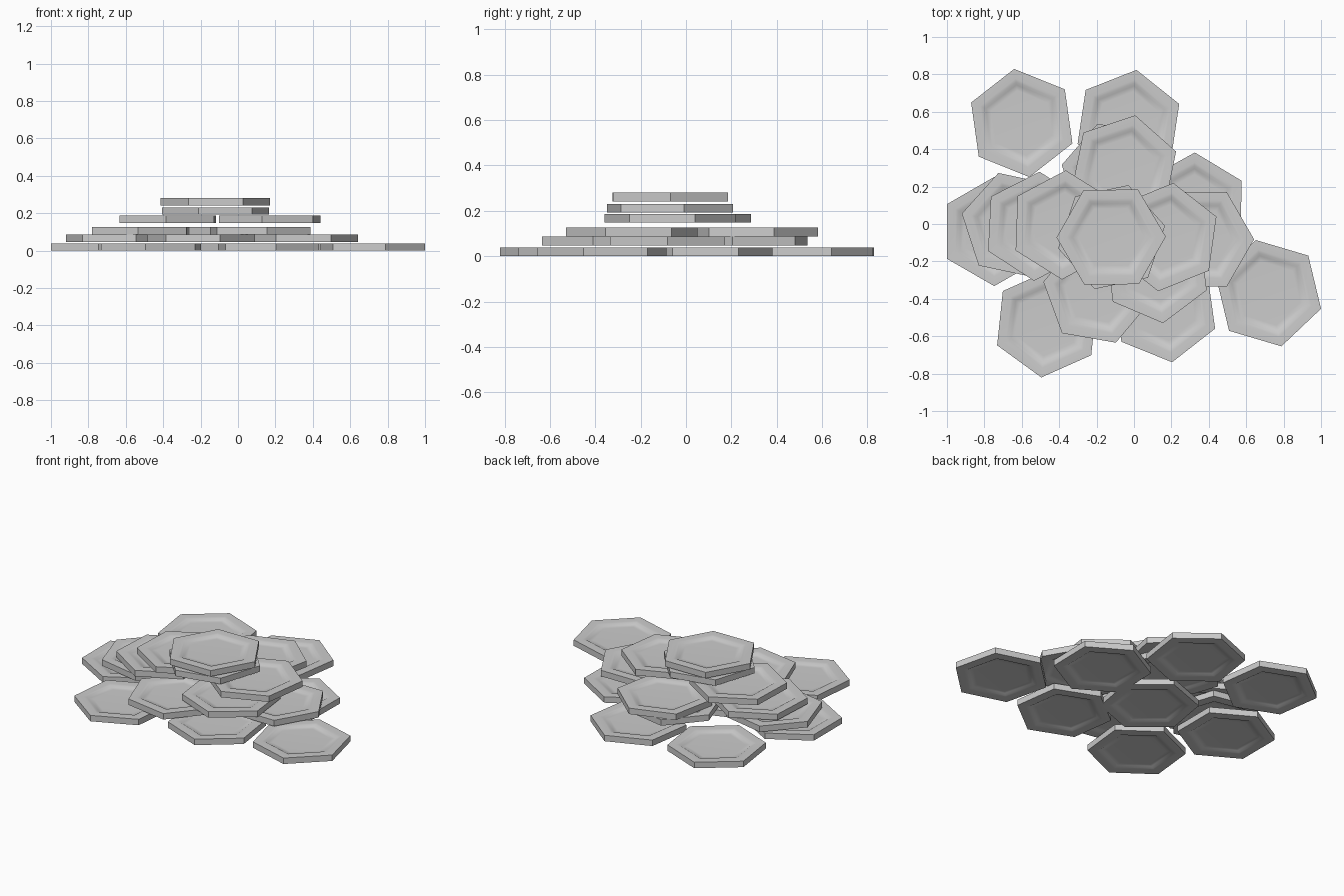
import bpy, bmesh
from math import cos, sin, radians

if "Cube" in bpy.data.objects:
    bpy.data.objects.remove(bpy.data.objects["Cube"])

R, T = 0.292, 0.039

# half profile of a coin: (radius factor, height above mid-plane)
HALF = [(0.60, 0.0075), (0.705, 0.0085), (0.755, 0.0165), (0.82, T / 2), (1.0, T / 2)]

# one shared hexagonal coin mesh, raised rim and dished face on both sides
def coin_mesh():
    bm = bmesh.new()
    profile = HALF + [(r, -z) for r, z in reversed(HALF)]
    rings = [[bm.verts.new((R * r * cos(radians(60 * i)), R * r * sin(radians(60 * i)), z))
              for i in range(6)] for r, z in profile]
    for a, b in zip(rings, rings[1:]):
        for i in range(6):
            j = (i + 1) % 6
            bm.faces.new((a[i], b[i], b[j], a[j]))
    bm.faces.new(rings[0])
    bm.faces.new(rings[-1][::-1])
    bmesh.ops.recalc_face_normals(bm, faces=bm.faces)
    me = bpy.data.meshes.new("hex_coin")
    bm.to_mesh(me)
    bm.free()
    return me

# layers of the pile: base height, then coins as (x, y, rotation in degrees)
LAYERS = [
    (0.0, [(-0.60, 0.54, 38), (-0.03, 0.535, 21.5), (0.32, 0.09, 29), (0.72, -0.37, 43.5),
           (0.163, -0.45, 38), (-0.465, -0.53, 24), (-0.747, -0.04, 30), (-0.17, -0.06, 20)]),
    (0.047, [(-0.635, -0.005, 48), (-0.197, -0.36, 50), (0.35, -0.082, 0), (-0.10, 0.26, 49)]),
    (0.087, [(-0.52, -0.012, 27), (-0.052, 0.295, 18.5), (0.12, -0.24, 37)]),
    (0.148, [(-0.375, -0.005, 28), (0.17, -0.07, 22)]),
    (0.192, [(-0.12, -0.07, 12)]),
    (0.242, [(-0.122, -0.07, 0.5)]),
]

mesh = coin_mesh()
first = None
for n, (z, coins) in enumerate(LAYERS):
    for k, (x, y, rot) in enumerate(coins):
        ob = bpy.data.objects.new(f"coin_layer{n + 1}_{k + 1}", mesh)
        ob.location = (x, y, z + T / 2)
        ob.rotation_euler.z = radians(rot)
        bpy.context.collection.objects.link(ob)
        first = first or ob

# smooth the dished faces, keep the rim edges crisp (mesh is shared)
bpy.context.view_layer.objects.active = first
first.select_set(True)
mesh.shade_smooth()
mesh.set_sharp_from_angle(angle=radians(32))
